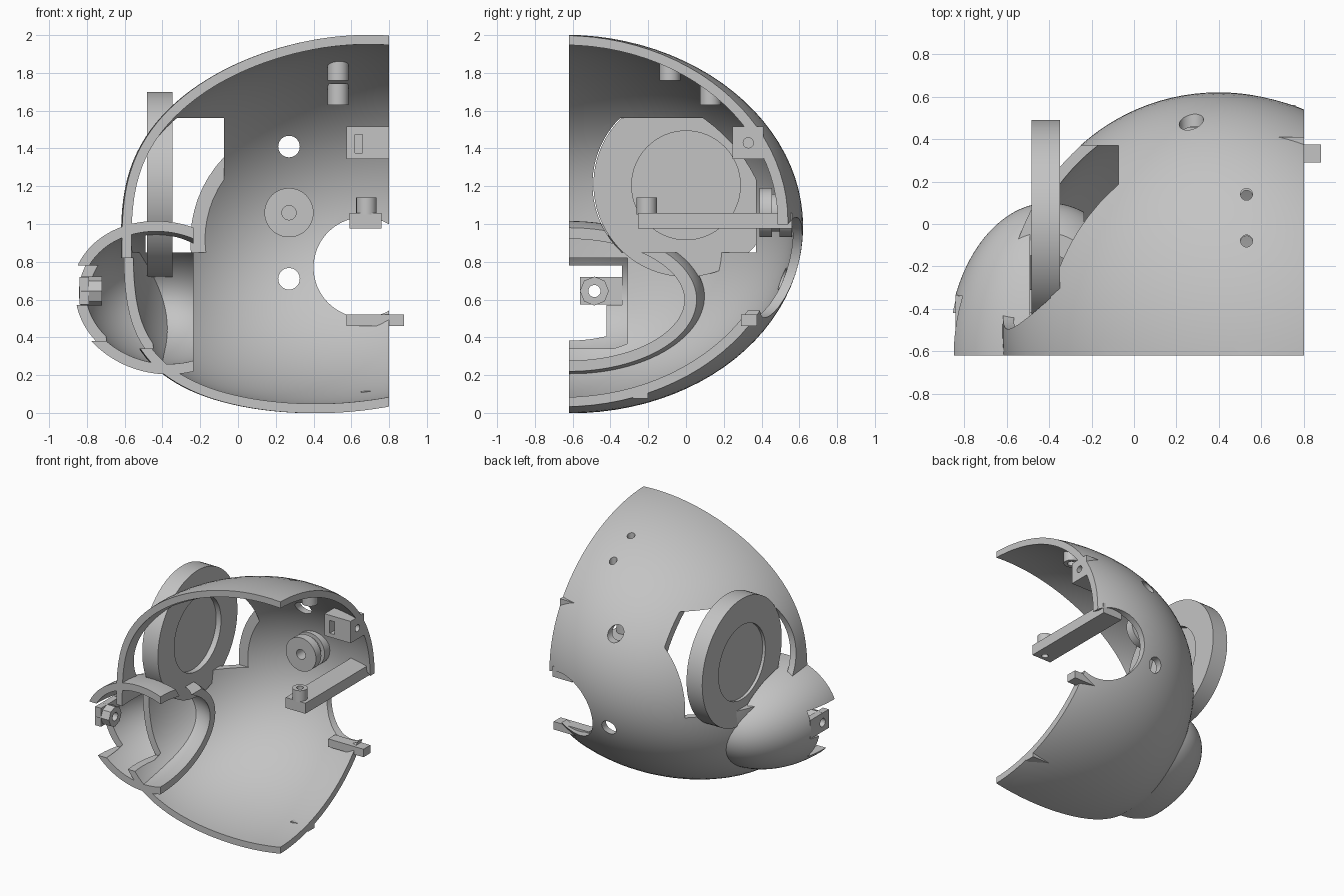
import bpy, bmesh, math
from mathutils import Matrix, Vector

cube = bpy.data.objects.get("Cube")
if cube:
    bpy.data.objects.remove(cube, do_unlink=True)

grey = bpy.data.materials.new("plain grey")
grey.use_nodes = True
grey.diffuse_color = (0.55, 0.55, 0.55, 1)
grey.node_tree.nodes["Principled BSDF"].inputs["Base Color"].default_value = (0.55, 0.55, 0.55, 1)


def make(name, bm):
    bm.normal_update()
    if bm.calc_volume(signed=True) < 0:
        bmesh.ops.reverse_faces(bm, faces=bm.faces)
    mesh = bpy.data.meshes.new(name)
    bm.to_mesh(mesh)
    bm.free()
    obj = bpy.data.objects.new(name, mesh)
    mesh.materials.append(grey)
    bpy.context.collection.objects.link(obj)
    return obj


def box(name, lo, hi):
    bm = bmesh.new()
    bmesh.ops.create_cube(bm, size=1)
    for v in bm.verts:
        v.co = Vector(l + (c + 0.5) * (h - l) for c, l, h in zip(v.co, lo, hi))
    return make(name, bm)


def rod(name, axis, start, length, radius, sides=40):
    bm = bmesh.new()
    bmesh.ops.create_cone(bm, cap_ends=True, segments=sides, radius1=radius, radius2=radius, depth=length)
    turn = Vector((0, 0, 1)).rotation_difference(axis).to_matrix().to_4x4()
    shift = Matrix.Translation(Vector(start) + axis * length / 2)
    bmesh.ops.transform(bm, matrix=shift @ turn, verts=bm.verts)
    return make(name, bm)


def prism(name, outline, x0, x1):
    bm = bmesh.new()
    ends = [[bm.verts.new((x, y, z)) for y, z in outline] for x in (x0, x1)]
    bm.faces.new(ends[0][::-1])
    bm.faces.new(ends[1])
    for i in range(len(outline)):
        a, b = i - 1, i
        bm.faces.new((ends[0][a], ends[0][b], ends[1][b], ends[1][a]))
    return make(name, bm)


def apply_mod(obj, mod):
    bpy.context.view_layer.objects.active = obj
    bpy.ops.object.modifier_apply(modifier=mod.name)


def cut(obj, *cutters, op="DIFFERENCE"):
    for c in cutters:
        mod = obj.modifiers.new("cut", "BOOLEAN")
        mod.operation, mod.solver, mod.object = op, "EXACT", c
        apply_mod(obj, mod)
        bpy.data.objects.remove(c, do_unlink=True)


def shell(name, shape, thickness):
    """Hollow closed body; shape maps (cos, sin, ring angle) to a point."""
    bm = bmesh.new()
    bmesh.ops.create_uvsphere(bm, u_segments=96, v_segments=64, radius=1)
    for v in bm.verts:
        c = max(-1, min(1, v.co.z))
        s = math.sqrt(1 - c * c)
        v.co = shape(c, s, math.atan2(v.co.y, v.co.x))
    obj = make(name, bm)
    mod = obj.modifiers.new("wall", "SOLIDIFY")
    mod.thickness, mod.offset = thickness, -1
    apply_mod(obj, mod)
    return obj


X, Y, Z = Vector((1, 0, 0)), Vector((0, 1, 0)), Vector((0, 0, 1))
FRONT, SIDE = -0.62, 0.8


def head_shape(c, s, a):
    d = 1.12 * c
    tall = 0.995 * s ** 0.65 * (1 + 0.04 * d)
    return Vector((0.5 + d, FRONT - 0.1 * d + 1.235 * s * math.cos(a),
                   0.995 + 0.08 * d - 0.04 * d * d + tall * math.sin(a)))


def pod_shape(c, s, a):
    d = 0.48 * c
    return Vector((-0.4 + d, FRONT + 0.72 * s * math.cos(a), 0.61 - 0.06 * d + 0.405 * s * math.sin(a)))


# Main curved shell, trimmed at the front and side planes
head = shell("head_shell", head_shape, 0.05)
cut(head, box("keep", (-2, FRONT, -1), (SIDE, 2, 3)), op="INTERSECT")

# Small side pod that opens into the main shell
pod = shell("side_pod", pod_shape, 0.055)
cut(pod, box("keep", (-2, FRONT, -1), (-0.235, 2, 3)), op="INTERSECT")

# Disc opening: rounded towards the front, square at the back
low, high, reach = 0.85, 1.56, 0.495
a0, a1 = math.asin((high - 1.21) / reach), math.asin((low - 1.21) / reach)
arc = [a0 + (a1 - a0) * i / 24 for i in range(25)]
outline = [(-reach * math.cos(a), 1.21 + reach * math.sin(a)) for a in arc]
outline += [(0.37, low), (0.37, high)]
cut(head, prism("opening", outline, -1.2, -0.074))
cut(pod, prism("disc_clearance", outline, -0.49, -0.1))

# Large round side port, back holes, roof holes and pod window
cut(head,
    rod("port", Y, (0.665, 0, 0.77), 1, 0.265, 64),
    rod("hole", Y, (0.27, 0, 1.41), 1, 0.057),
    rod("hole", Y, (0.27, 0, 0.71), 1, 0.057),
    rod("hole", Z, (0.53, 0.14, 1.5), 1, 0.028),
    rod("hole", Z, (0.53, -0.08, 1.5), 1, 0.028),
    box("window", (-1, -1, 0.34), (-0.45, -0.31, 0.82)))
cut(pod, box("slot", (-1, -1, 0.38), (-0.7, -0.42, 0.58)),
    box("slot", (-1, -1, 0.57), (-0.7, -0.34, 0.78)))

# Side disc: deep recess inside, shallow recess outside
disc = rod("side_disc", X, (-0.483, 0, 1.21), 0.135, 0.49, 96)
cut(disc, rod("recess", X, (-0.6, 0, 1.205), 0.14, 0.288, 64),
    rod("recess", X, (-0.39, 0, 1.205), 0.16, 0.288, 64))

# Roof screw posts
parts = [head, pod, disc]
for y, bottom, top in ((-0.085, 1.76, 1.86), (0.13, 1.63, 1.745)):
    post = rod("roof_post", Z, (0.53, y, bottom), top - bottom, 0.056)
    cut(post, rod("hole", Z, (0.53, y, bottom - 0.1), 0.5, 0.028))
    parts.append(post)

# Back spool with a narrow waist
spool = rod("back_spool", Y, (0.27, 0.39, 1.06), 0.17, 0.13, 64)
cut(spool, rod("hole", Y, (0.27, 0.3, 1.06), 0.2, 0.038))
waist = rod("waist", Y, (0.27, 0.455, 1.06), 0.04, 0.2)
cut(waist, rod("core", Y, (0.27, 0.4, 1.06), 0.2, 0.1))
cut(spool, waist)

# Upper joining block with slot and screw hole
block = box("upper_block", (0.575, 0.245, 1.345), (SIDE, 0.41, 1.515))
cut(block, box("slot", (0.62, 0.2, 1.375), (0.66, 0.36, 1.475)),
    rod("hole", X, (0.6, 0.33, 1.43), 0.4, 0.027))

# Long arm with a post at its tip
arm = box("support_arm", (0.59, -0.255, 0.975), (0.76, 0.56, 1.057))
tip = rod("arm_post", Z, (0.68, -0.208, 1.05), 0.09, 0.054)
for part in (arm, tip):
    cut(part, rod("hole", Z, (0.68, -0.208, 0.9), 0.4, 0.025))

# Lower tab below the port, and floor tab
tab = box("lower_tab", (0.575, 0.29, 0.46), (0.88, 0.375, 0.522))
floor_tab = box("floor_tab", (0.65, -0.28, 0.075), (SIDE, -0.2, 0.117))

# Nut block held in the pod window
nut = rod("pod_nut", X, (-0.83, -0.485, 0.645), 0.11, 0.077, 8)
mount = box("nut_mount", (-0.84, -0.56, 0.575), (-0.79, -0.335, 0.72))
for part in (nut, mount):
    cut(part, rod("hole", X, (-1, -0.485, 0.645), 0.4, 0.032))

parts += [spool, block, arm, tip, tab, floor_tab, nut, mount]
bpy.ops.object.select_all(action="DESELECT")
for part in parts:
    part.select_set(True)
bpy.context.view_layer.objects.active = head
bpy.ops.object.shade_smooth_by_angle(angle=math.radians(30))
